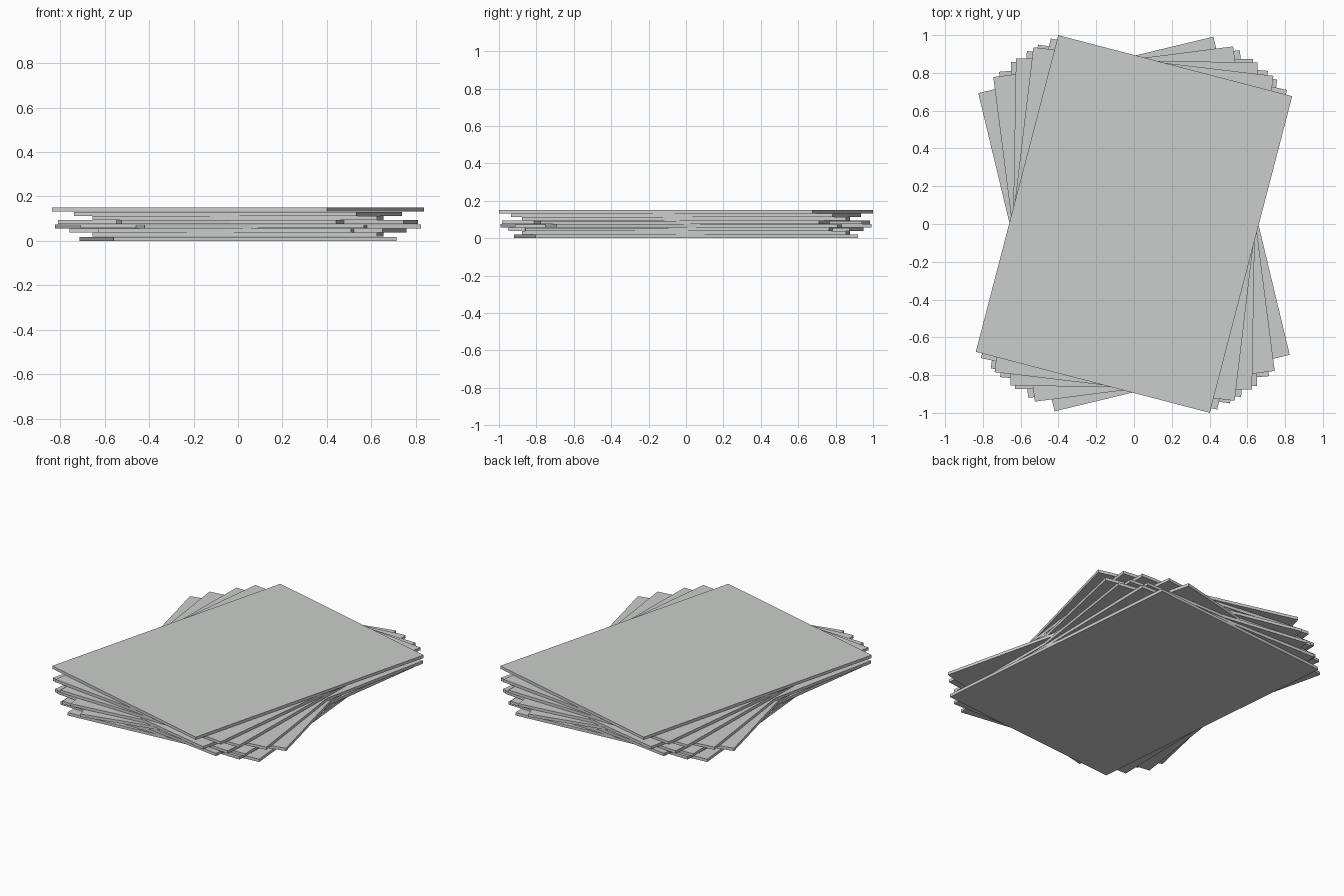
import bpy, math

if "Cube" in bpy.data.objects:
    bpy.data.objects.remove(bpy.data.objects["Cube"])

W, H = 1.28, 1.732          # sheet width and height
PITCH = 0.15 / 8            # one layer of the stack

paper = bpy.data.materials.new("light_grey")
paper.diffuse_color = (0.60, 0.615, 0.605, 1)
paper.use_nodes = True
paper.node_tree.nodes["Principled BSDF"].inputs["Base Color"].default_value = paper.diffuse_color

# Angles in degrees of the sheets in each layer, bottom to top
layers = [(5.1,), (-1.0,), (-8.3, 0.7), (13.5, -4.7),
          (-12.3, 7.3), (-1.0,), (-6.8,), (-14.6,)]


def add_sheet(name, level, angle, inset):
    """Thin flat sheet turned about the stack axis."""
    bpy.ops.mesh.primitive_cube_add(
        size=1, location=(0, 0, (level + 0.5) * PITCH),
        rotation=(0, 0, math.radians(angle)))
    ob = bpy.context.object
    ob.name = name
    ob.scale = (W, H, PITCH - 0.0004 - inset)
    bpy.ops.object.transform_apply(location=False, rotation=False, scale=True)
    ob.data.materials.append(paper)


# Stack of loosely fanned sheets
for level, angles in enumerate(layers):
    for k, angle in enumerate(angles):
        add_sheet(f"sheet_{level + 1}_{k + 1}", level, angle, k * 0.001)
